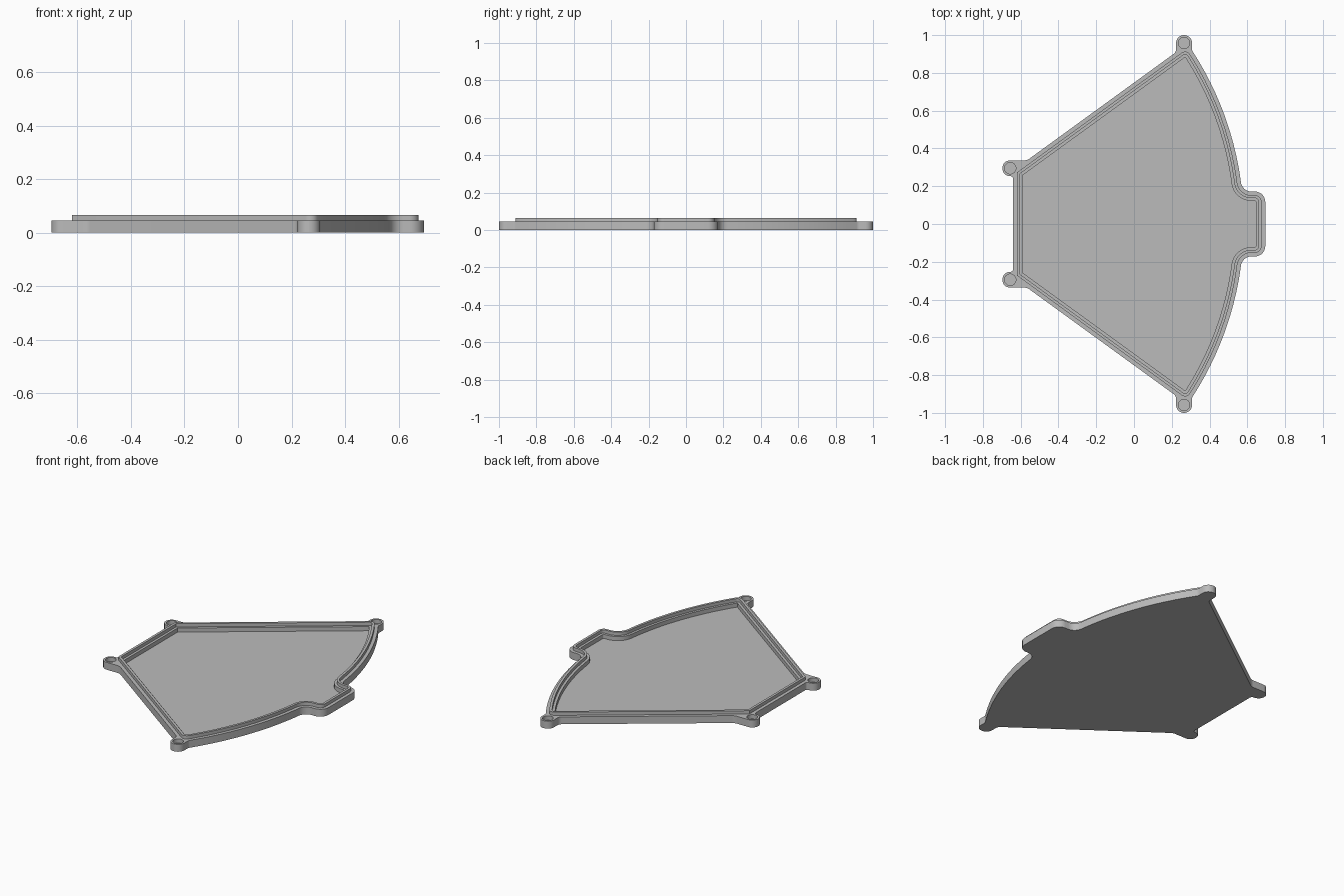
import bpy, bmesh
from math import sin, cos, asin, tan, pi
from mathutils import Vector

if "Cube" in bpy.data.objects:
    bpy.data.objects.remove(bpy.data.objects["Cube"])

FLOOR, RIM, LIP = 0.02, 0.045, 0.065     # heights
ARC_X, ARC_R = -1.097, 1.678             # big curved edge
TAB = (0.695, 0.172, 0.055)
HOLES = [(0.265, 0.958), (-0.655, 0.295)]


def arc(end_y, steps=12):
    """Corners along the curved edge, from the tab up to end_y."""
    a, b = asin(TAB[1] / ARC_R), asin(end_y / ARC_R)
    angles = [a + (b - a) * i / steps for i in range(steps + 1)]
    pts = [(ARC_X + ARC_R * cos(t), ARC_R * sin(t), 0) for t in angles]
    pts[0] = pts[0][:2] + (0.055,)
    return pts


def mirrored(half):
    return half + [(x, -y, r) for x, y, r in reversed(half)]


def outline(corners, inset=0.0, steps=8):
    """Inset a counter-clockwise polygon, then round its corners."""
    n = len(corners)
    pts = [Vector(c[:2]) for c in corners]
    moved = []
    for i, p in enumerate(pts):
        u = (p - pts[i - 1]).normalized()
        v = (pts[(i + 1) % n] - p).normalized()
        normal = Vector((-u.y - v.y, u.x + v.x)).normalized()
        moved.append(p + normal * inset / normal.dot(Vector((-u.y, u.x))))
    result = []
    for i, p in enumerate(moved):
        u = (p - moved[i - 1]).normalized()
        v = (moved[(i + 1) % n] - p).normalized()
        turn = u.angle_signed(v) * -1
        r = corners[i][2]
        r = r - inset if turn > 0 else r + inset
        if corners[i][2] == 0 or r < 0.002:
            result.append(p)
            continue
        start = p - u * r * tan(abs(turn) / 2)
        side = Vector((-u.y, u.x)) * (1 if turn > 0 else -1)
        for k in range(steps + 1):
            a = abs(turn) * k / steps
            result.append(start + u * r * sin(a) + side * r * (1 - cos(a)))
    return result


bm = bmesh.new()


def loop(pts, z):
    verts = [bm.verts.new((p[0], p[1], z)) for p in pts]
    for i, v in enumerate(verts):
        bm.edges.new((verts[i - 1], v))
    return verts


def wall(low, high):
    for i in range(len(low)):
        bm.faces.new((low[i - 1], low[i], high[i], high[i - 1]))


def cap(*loops):
    edges = [bm.edges.get((l[i - 1], l[i])) for l in loops for i in range(len(l))]
    bmesh.ops.triangle_fill(bm, edges=edges, use_beauty=True)


def step(pts, z0, z1):
    low, high = loop(pts, z0), loop(pts, z1)
    wall(low, high)
    return low, high


# Plan shapes: plain tray, and tray with four screw ears
tray = mirrored([TAB] + arc(0.954)[:-1] + [(0.2835, 0.954, 0.05), (-0.64, 0.283, 0)])
eared = mirrored([TAB] + arc(0.919)[:-1] + [
    (0.307, 0.919, 0.03), (0.307, 1, 0.0415), (0.223, 1, 0.0415), (0.223, 0.91, 0.03),
    (-0.566, 0.337, 0.05), (-0.697, 0.337, 0.0415), (-0.697, 0.253, 0.0415),
    (-0.64, 0.253, 0.014)])

# Outer body, raised lip and inner recess
base, rim = step(outline(eared), 0, RIM)
lip_out, lip_out_top = step(outline(tray, 0.02), RIM, LIP)
lip_in, lip_in_top = step(outline(tray, 0.035), RIM, LIP)
floor, ledge = step(outline(tray, 0.05), FLOOR, RIM)

# Blind screw holes in the ears
mouths = []
for x, y in HOLES:
    for s in (1, -1):
        ring = [(x + 0.03 * cos(2 * pi * i / 32), s * y + 0.03 * sin(2 * pi * i / 32))
                for i in range(32)]
        bottom, mouth = step(ring, FLOOR, RIM)
        cap(bottom)
        mouths.append(mouth)

# Horizontal surfaces
cap(base)
cap(rim, lip_out, *mouths)
cap(lip_out_top, lip_in_top)
cap(lip_in, ledge)
cap(floor)
bmesh.ops.recalc_face_normals(bm, faces=bm.faces)

mesh = bpy.data.meshes.new("cover_tray")
bm.to_mesh(mesh)
bm.free()
obj = bpy.data.objects.new("cover_tray", mesh)
bpy.context.collection.objects.link(obj)

# Grey plastic
color = (0.5, 0.5, 0.5, 1)
mat = bpy.data.materials.new("grey_plastic")
mat.use_nodes = True
mat.diffuse_color = color
mat.node_tree.nodes["Principled BSDF"].inputs["Base Color"].default_value = color
mesh.materials.append(mat)

bpy.context.view_layer.objects.active = obj
obj.select_set(True)
bpy.ops.object.shade_smooth_by_angle(angle=0.5)
